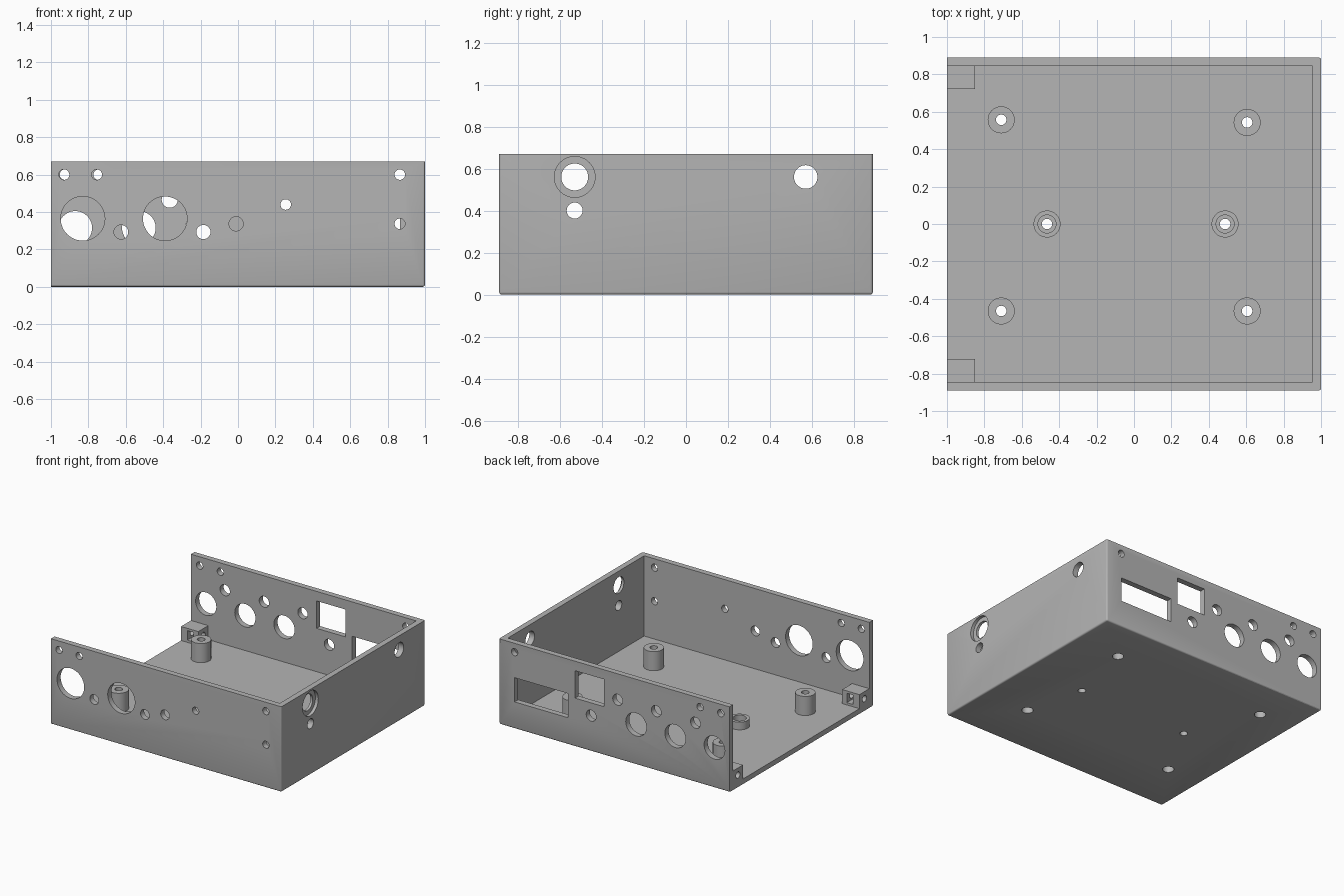
import bpy, bmesh
from math import radians
from mathutils import Matrix, Vector

if "Cube" in bpy.data.objects:
    bpy.data.objects.remove(bpy.data.objects["Cube"], do_unlink=True)

grey = bpy.data.materials.new("plain grey")
grey.use_nodes = True
grey.diffuse_color = (0.46, 0.46, 0.46, 1)
grey.node_tree.nodes["Principled BSDF"].inputs["Base Color"].default_value = grey.diffuse_color

# Main sizes
HX, HY, TOP = 1.0, 0.89, 0.67
WALL, FLOOR = 0.045, 0.04
POST_TOP, RING_TOP, BLOCK_TOP = 0.19, 0.1, 0.15


def add_box(bm, lo, hi):
    lo, hi = Vector(lo), Vector(hi)
    m = Matrix.Translation((lo + hi) / 2) @ Matrix.Diagonal((*(hi - lo), 1))
    bmesh.ops.create_cube(bm, size=1, matrix=m)


def add_rod(bm, center, radius, length, axis="z"):
    turn = {"x": Matrix.Rotation(radians(90), 4, "Y"),
            "y": Matrix.Rotation(radians(90), 4, "X"),
            "z": Matrix.Identity(4)}[axis]
    bmesh.ops.create_cone(bm, cap_ends=True, segments=48, radius1=radius, radius2=radius,
                          depth=length, matrix=Matrix.Translation(center) @ turn)


def finish(bm, name):
    mesh = bpy.data.meshes.new(name)
    bm.to_mesh(mesh)
    bm.free()
    ob = bpy.data.objects.new(name, mesh)
    bpy.context.collection.objects.link(ob)
    mesh.materials.append(grey)
    return ob


def activate(ob):
    bpy.ops.object.select_all(action="DESELECT")
    ob.select_set(True)
    bpy.context.view_layer.objects.active = ob


def cut(ob, bm):
    cutter = finish(bm, "cutter")
    cutter.hide_render = True
    mod = ob.modifiers.new("cut", "BOOLEAN")
    mod.operation, mod.solver, mod.object = "DIFFERENCE", "EXACT", cutter
    activate(ob)
    bpy.ops.object.modifier_apply(modifier=mod.name)
    bpy.data.objects.remove(cutter, do_unlink=True)


def smooth(ob):
    activate(ob)
    bpy.ops.object.shade_smooth_by_angle(angle=radians(30))


# Tray shell: softened outer block, hollowed and open on the top and one side
bm = bmesh.new()
add_box(bm, (-HX, -HY, 0), (HX, HY, TOP))
soft = []
for e in bm.edges:
    mid = (e.verts[0].co + e.verts[1].co) / 2
    if mid.x > -0.99 and mid.z < TOP - 0.01:
        soft.append(e)
bmesh.ops.bevel(bm, geom=soft, offset=0.012, segments=3, profile=0.5, affect="EDGES")
shell = finish(bm, "tray_shell")
bm = bmesh.new()
add_box(bm, (-HX - 0.2, WALL - HY, FLOOR), (HX - WALL, HY - WALL, TOP + 0.2))
cut(shell, bm)

# Front wall holes: radius, then centres
bm = bmesh.new()
front = {0.028: [(-0.93, 0.6), (-0.755, 0.6), (0.865, 0.6), (0.865, 0.337), (0.255, 0.44)],
         0.038: [(-0.01, 0.337), (-0.185, 0.293), (-0.625, 0.293)],
         0.118: [(-0.83, 0.365), (-0.39, 0.365)]}
back = {0.028: [(-0.925, 0.6), (-0.745, 0.6), (0.865, 0.6)],
        0.043: [(0.2, 0.28), (-0.03, 0.466), (-0.365, 0.466), (-0.705, 0.466)],
        0.09: [(-0.19, 0.315), (-0.53, 0.315), (-0.87, 0.315)]}
for holes, y in ((front, -HY), (back, HY)):
    for r, spots in holes.items():
        for x, z in spots:
            add_rod(bm, (x, y, z), r, 0.2, "y")
# Back wall windows
add_box(bm, (0.4, HY - 0.1, 0.21), (0.865, HY + 0.1, 0.4))
add_box(bm, (0.09, HY - 0.1, 0.38), (0.34, HY + 0.1, 0.595))
# Side wall holes
for y, z, r in ((-0.53, 0.56, 0.064), (0.57, 0.56, 0.056), (-0.53, 0.4, 0.038)):
    add_rod(bm, (HX, y, z), r, 0.2, "x")
cut(shell, bm)
bm = bmesh.new()
add_rod(bm, (HX, -0.53, 0.56), 0.097, 0.05, "x")
cut(shell, bm)


# Standoffs: tall posts bored from below, short rings bored from above
def standoff(name, x, y, top, bore, lo, hi):
    bm = bmesh.new()
    add_rod(bm, (x, y, (FLOOR + top) / 2), 0.072, top - FLOOR)
    post = finish(bm, name)
    for r, a, b in ((0.028, -0.1, 0.4), (bore, lo, hi)):
        for ob in (post, shell):
            bm = bmesh.new()
            add_rod(bm, (x, y, (a + b) / 2), r, b - a)
            cut(ob, bm)
    smooth(post)


for name, x, y in (("post_back_right", -0.71, 0.557), ("post_back_left", 0.605, 0.543),
                   ("post_front_right", -0.71, -0.465), ("post_front_left", 0.605, -0.465)):
    standoff(name, x, y, POST_TOP, 0.041, -0.1, 0.1)
for name, x in (("ring_right", -0.465), ("ring_left", 0.487)):
    standoff(name, x, 0, RING_TOP, 0.048, FLOOR + 0.01, 0.4)
smooth(shell)

# Corner blocks with a screw hole and a nut slot facing inward
for name, s in (("corner_block_back", 1), ("corner_block_front", -1)):
    outer, inner = s * (HY - WALL), s * 0.722
    bm = bmesh.new()
    add_box(bm, (-HX, min(outer, inner), FLOOR), (-0.85, max(outer, inner), BLOCK_TOP))
    block = finish(bm, name)
    bm = bmesh.new()
    a, b = s * 0.7, s * 0.825
    add_box(bm, (-0.945, min(a, b), 0.058), (-0.89, max(a, b), 0.132))
    cut(block, bm)
    bm = bmesh.new()
    add_rod(bm, (-0.925, s * 0.784, 0.095), 0.025, 0.4, "x")
    cut(block, bm)
    smooth(block)
